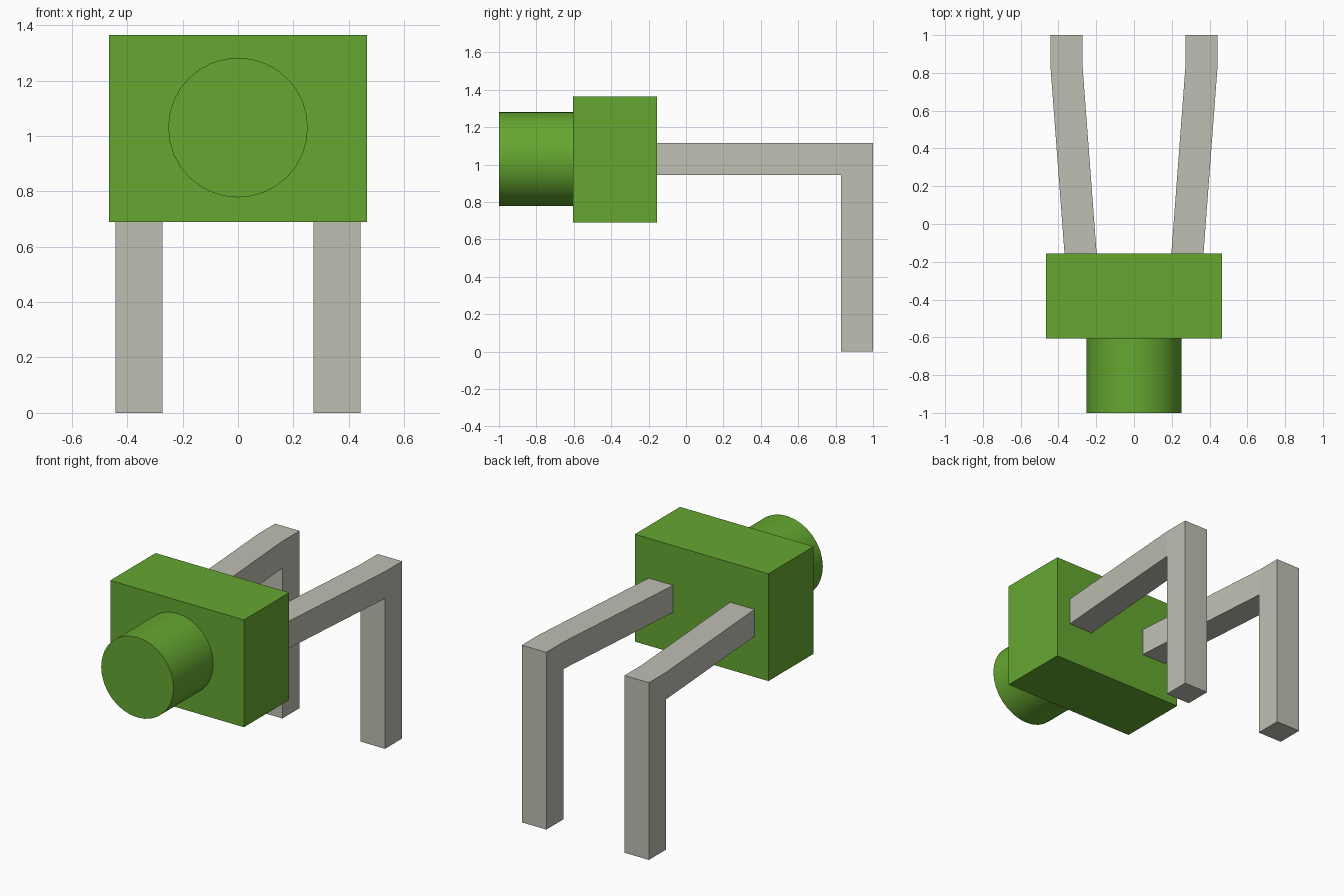
import bpy
import bmesh
import math
from mathutils import Vector

old = bpy.data.objects.get("Cube")
if old:
    bpy.data.objects.remove(old, do_unlink=True)


def make_material(name, rgb):
    mat = bpy.data.materials.new(name)
    mat.use_nodes = True
    color = (*rgb, 1.0)
    mat.diffuse_color = color
    mat.node_tree.nodes["Principled BSDF"].inputs["Base Color"].default_value = color
    return mat


green = make_material("leaf green", (0.13, 0.39, 0.03))
grey = make_material("warm grey", (0.52, 0.52, 0.455))


def add_object(name, bm, mat):
    bmesh.ops.recalc_face_normals(bm, faces=bm.faces)
    mesh = bpy.data.meshes.new(name)
    bm.to_mesh(mesh)
    bm.free()
    mesh.materials.append(mat)
    obj = bpy.data.objects.new(name, mesh)
    bpy.context.collection.objects.link(obj)
    return obj


def box(low, high):
    bm = bmesh.new()
    low, high = Vector(low), Vector(high)
    bmesh.ops.create_cube(bm, size=1)
    bmesh.ops.scale(bm, vec=high - low, verts=bm.verts)
    bmesh.ops.translate(bm, vec=(low + high) / 2, verts=bm.verts)
    return bm


# Rectangular body
BACK, FRONT = -0.155, -0.605
add_object("body", box((-0.465, FRONT, 0.69), (0.465, BACK, 1.365)), green)

# Round snout on the front of the body
bpy.ops.mesh.primitive_cylinder_add(
    vertices=32, radius=0.252, depth=1 + FRONT,
    location=(0, (FRONT - 1) / 2, 1.03), rotation=(math.pi / 2, 0, 0))
snout = bpy.context.object
snout.name = "snout"
snout.data.materials.append(green)
bpy.ops.object.shade_smooth_by_angle(angle=math.radians(30))


# Bent legs: a corner block with the post pulled down and the arm pulled forward
def bent_leg(name, side):
    inner, outer, low, top, width = 0.272, 0.442, 0.945, 1.115, 0.17
    bm = box((inner, 1 - width, low), (outer, 1, top))
    bm.faces.ensure_lookup_table()
    pulls = (((0, 0, -1), (0, 0, -low)),
             ((0, -1, 0), (-0.074, BACK - (1 - width), 0)))
    ends = [(min(bm.faces, key=lambda f: -f.normal.dot(Vector(direction))), move)
            for direction, move in pulls]
    for face, move in ends:
        result = bmesh.ops.extrude_discrete_faces(bm, faces=[face])
        bmesh.ops.translate(bm, vec=move, verts=result["faces"][0].verts)
    for v in bm.verts:
        v.co.x *= side
    add_object(name, bm, grey)


bent_leg("left_leg", 1)
bent_leg("right_leg", -1)
